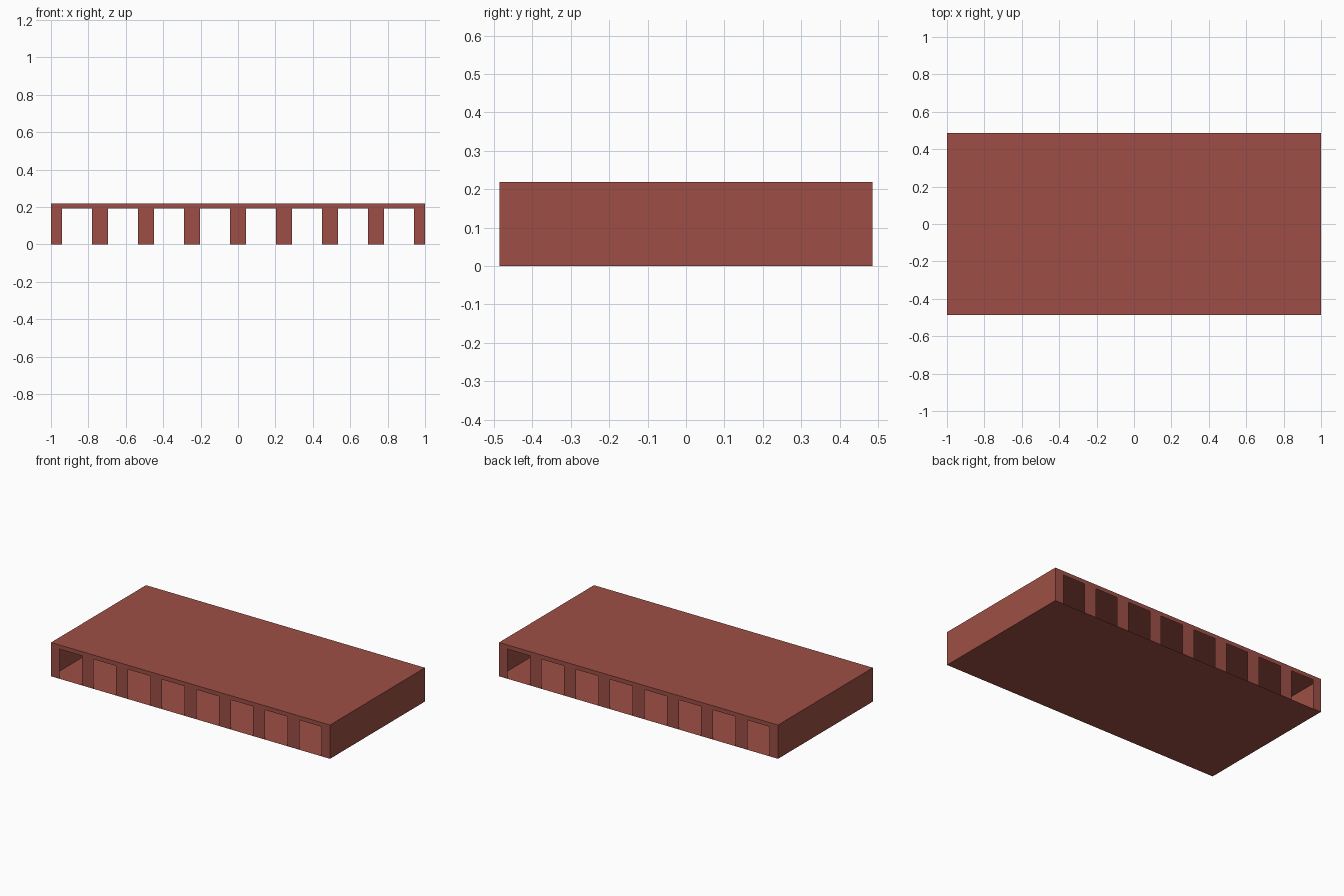
import bpy
import bmesh

cube = bpy.data.objects.get("Cube")
if cube:
    bpy.data.objects.remove(cube, do_unlink=True)

HALF_X, HALF_Y, HEIGHT = 1.0, 0.486, 0.219
OPENINGS, OPEN_W, OPEN_H, PITCH = 8, 0.16, 0.192, 0.2457

brick = bpy.data.materials.new("brick red")
brick.use_nodes = True
colour = (0.34, 0.078, 0.061, 1)
brick.diffuse_color = colour
brick.node_tree.nodes["Principled BSDF"].inputs["Base Color"].default_value = colour


def sheet(name, outlines):
    """Thin object with one flat face per outline."""
    bm = bmesh.new()
    for outline in outlines:
        bm.faces.new([bm.verts.new(p) for p in outline])
    mesh = bpy.data.meshes.new(name)
    bm.to_mesh(mesh)
    bm.free()
    mesh.materials.append(brick)
    obj = bpy.data.objects.new(name, mesh)
    bpy.context.collection.objects.link(obj)


def slab(z, side):
    """Horizontal outline facing up (side 1) or down (side -1)."""
    x, y = HALF_X * side, HALF_Y
    return [(-x, -y, z), (x, -y, z), (x, y, z), (-x, y, z)]


def end_wall(side):
    x, y = HALF_X * side, HALF_Y * side
    return [(x, -y, 0), (x, y, 0), (x, y, HEIGHT), (x, -y, HEIGHT)]


def arcade(side):
    """Wall with a row of doorways, facing the front (side 1) or back."""
    profile = [(-HALF_X, HEIGHT), (-HALF_X, 0)]
    for i in range(OPENINGS):
        mid = (i - (OPENINGS - 1) / 2) * PITCH
        a, b = mid - OPEN_W / 2, mid + OPEN_W / 2
        profile += [(a, 0), (a, OPEN_H), (b, OPEN_H), (b, 0)]
    profile += [(HALF_X, 0), (HALF_X, HEIGHT)]
    return [(x * side, -HALF_Y * side, z) for x, z in profile]


# Hollow shell: roof, floor, closed ends and open arcades
sheet("roof", [slab(HEIGHT, 1)])
sheet("floor", [slab(0, -1)])
sheet("end_walls", [end_wall(s) for s in (1, -1)])
sheet("front_arcade", [arcade(1)])
sheet("back_arcade", [arcade(-1)])
